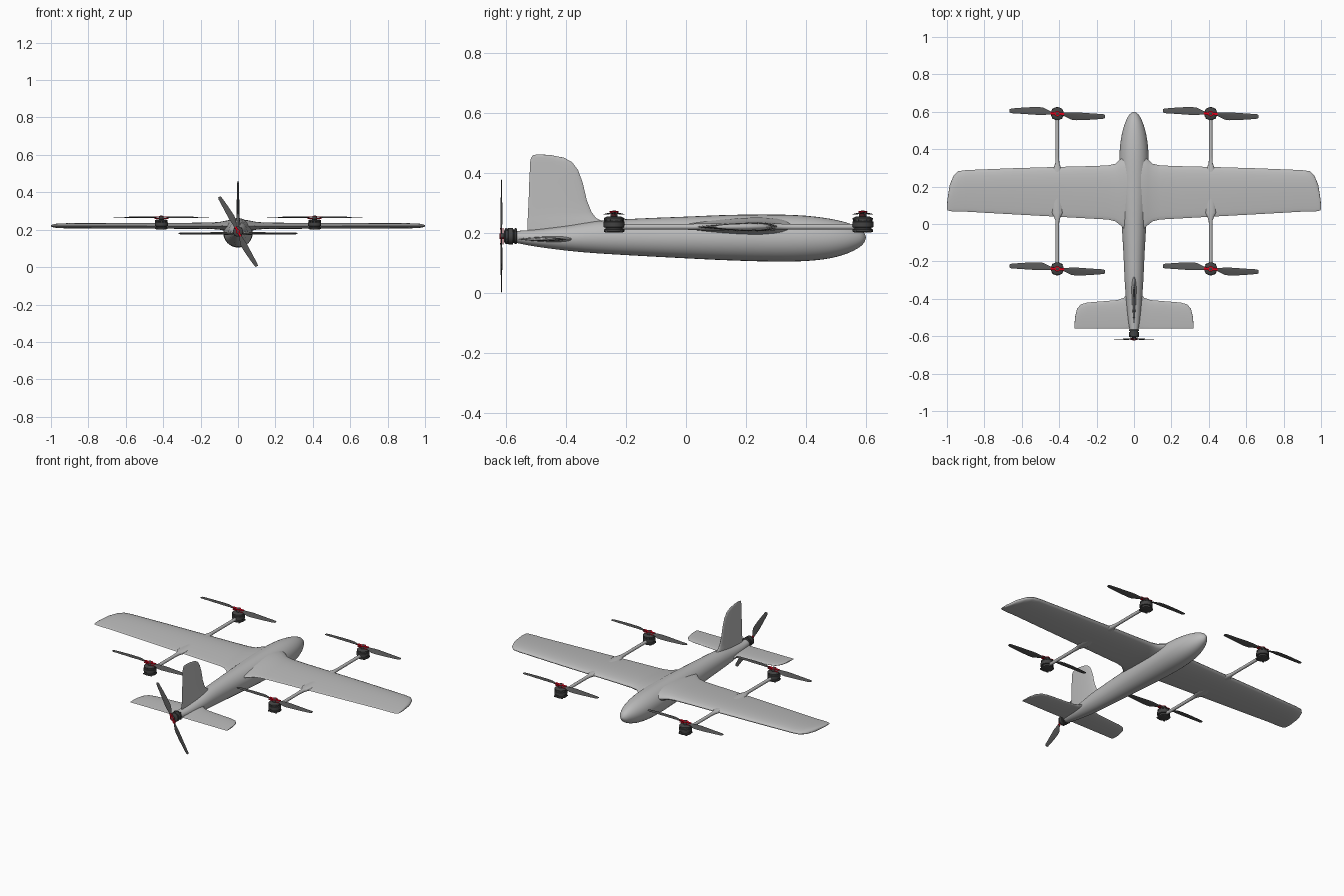
import bpy, bmesh, math
from mathutils import Matrix, Vector

cube = bpy.data.objects.get("Cube")
if cube:
    bpy.data.objects.remove(cube, do_unlink=True)


def material(name, rgb):
    m = bpy.data.materials.new(name)
    m.use_nodes = True
    m.diffuse_color = (*rgb, 1)
    m.node_tree.nodes["Principled BSDF"].inputs["Base Color"].default_value = (*rgb, 1)
    return m


GREY = material("light grey", (0.50, 0.50, 0.50))
DARK = material("motor charcoal", (0.055, 0.055, 0.055))
BLADE = material("propeller grey", (0.095, 0.095, 0.095))
RED = material("clamp red", (0.75, 0.0, 0.01))


def finish(name, bm, mat, matrix=Matrix(), smooth=35):
    bmesh.ops.recalc_face_normals(bm, faces=bm.faces)
    mesh = bpy.data.meshes.new(name)
    bm.to_mesh(mesh)
    bm.free()
    mesh.materials.append(mat)
    ob = bpy.data.objects.new(name, mesh)
    bpy.context.collection.objects.link(ob)
    ob.matrix_world = matrix
    bpy.ops.object.select_all(action='DESELECT')
    ob.select_set(True)
    bpy.context.view_layer.objects.active = ob
    bpy.ops.object.shade_smooth_by_angle(angle=math.radians(smooth))
    return ob


def add_loft(bm, rings):
    """Skin a list of equal point rings and cap both ends."""
    loops = [[bm.verts.new(p) for p in ring] for ring in rings]
    n = len(loops[0])
    for a, b in zip(loops, loops[1:]):
        for i in range(n):
            bm.faces.new((a[i], a[(i + 1) % n], b[(i + 1) % n], b[i]))
    bm.faces.new(loops[0])
    bm.faces.new(loops[-1])


def loft(name, rings, mat, matrix=Matrix(), smooth=35):
    bm = bmesh.new()
    add_loft(bm, rings)
    return finish(name, bm, mat, matrix, smooth)


def foil(front, back, thick, n=24):
    """Teardrop section as (chord position, height) pairs."""
    out = []
    for i in range(n):
        t = 2 * math.pi * i / n
        c = (1 + math.cos(t)) / 2
        out.append((back + (front - back) * c,
                    thick / 2 * math.sin(t) * (0.8 + 0.4 * math.cos(t))))
    return out


def smooth_stations(pts, steps=5):
    """Catmull-Rom refinement of a station table."""
    p = [Vector(q) for q in pts]
    out = []
    for i in range(len(p) - 1):
        a, b, c, d = p[max(i - 1, 0)], p[i], p[i + 1], p[min(i + 2, len(p) - 1)]
        for k in range(steps):
            t = k / steps
            m0, m1 = (c - a) / 2, (d - b) / 2
            out.append(b * (2*t**3 - 3*t*t + 1) + m0 * (t**3 - 2*t*t + t)
                       + c * (3*t*t - 2*t**3) + m1 * (t**3 - t*t))
    return out + [p[-1]]


# Fuselage: y, half width, bottom z, top z
body = [(-0.57, .022, .168, .207), (-0.5, .033, .155, .212), (-0.4, .043, .142, .225),
        (-0.3, .050, .133, .240), (-0.15, .057, .124, .249), (0, .066, .116, .255),
        (0.15, .075, .109, .261), (0.3, .079, .105, .262), (0.4, .076, .107, .258),
        (0.48, .065, .116, .248), (0.54, .048, .133, .234), (0.58, .028, .154, .216),
        (0.595, .013, .170, .200), (0.6, .002, .183, .187)]
rings = []
for y, w, lo, hi in smooth_stations([Vector(s) for s in body], 3):
    rings.append([(w * math.cos(a), y, (lo + hi) / 2 + (hi - lo) / 2 * math.sin(a))
                  for a in (2 * math.pi * i / 32 for i in range(32))])
loft("fuselage", rings, GREY)

# Wing and tailplane: x, leading y, trailing y, thickness
wing = [(0, .37, -.04, .076), (.05, .362, -.03, .070), (.075, .345, -.005, .058),
        (.10, .322, .014, .047), (.14, .313, .024, .040), (.25, .309, .030, .037),
        (.41, .305, .039, .036), (.65, .298, .052, .034), (.90, .288, .066, .032),
        (.94, .282, .066, .030), (.965, .258, .067, .027), (.985, .21, .069, .021),
        (.997, .135, .074, .011), (1.0, .105, .082, .003)]
tail = [(0, -.36, -.56, .024), (.035, -.37, -.56, .022), (.055, -.395, -.56, .017),
        (.09, -.407, -.56, .015), (.25, -.42, -.56, .014), (.285, -.43, -.56, .013),
        (.305, -.455, -.56, .011), (.315, -.495, -.56, .008), (.318, -.535, -.557, .003)]


def full_span(name, half, z):
    span = [(-s[0],) + s[1:] for s in half[:0:-1]] + half
    loft(name, [[(x, y, z + h) for y, h in foil(f, b, t)] for x, f, b, t in span], GREY)


full_span("wing", wing, .221)
full_span("tailplane", tail, .180)

# Tail fin: z, leading y, trailing y, thickness
fin = [(.19, -.24, -.53, .030), (.235, -.27, -.529, .028), (.25, -.30, -.528, .022),
       (.27, -.315, -.527, .019), (.31, -.331, -.525, .017), (.37, -.345, -.523, .015),
       (.41, -.36, -.521, .014), (.437, -.380, -.520, .012), (.452, -.408, -.517, .010),
       (.460, -.45, -.510, .006), (.462, -.475, -.50, .002)]
loft("tail_fin", [[(h, y, z) for y, h in foil(f, b, t)] for z, f, b, t in fin], GREY)

# Booms: y, half width, half height, flared where they meet the wing
boom = [(-.24, .009, .009), (-.02, .009, .009), (.02, .011, .010), (.038, .018, .011),
        (.06, .03, .012), (.28, .03, .012), (.305, .018, .011), (.325, .011, .010),
        (.36, .009, .009), (.59, .009, .009)]


def add_box(bm, size, place):
    bmesh.ops.create_cube(bm, size=1, matrix=place @ Matrix.Diagonal((*size, 1)))


def lathe(bm, profile, n=24):
    add_loft(bm, [[(r * math.cos(a), r * math.sin(a), z)
                   for a in (2 * math.pi * i / n for i in range(n))] for r, z in profile])


def motor(label, base, prop_len, angle):
    """Motor along local z with a two-blade propeller and a red clamp."""
    bm = bmesh.new()
    lathe(bm, [(.026, .0), (.034, .003), (.034, .010), (.029, .012), (.029, .016),
               (.035, .018), (.035, .036), (.031, .038), (.031, .043), (.034, .044),
               (.034, .048), (.024, .053), (.012, .054), (.012, .070), (.005, .073)])
    for i in range(12):
        turn = Matrix.Rotation(i * math.pi / 6, 4, 'Z')
        add_box(bm, (.004, .006, .008), turn @ Matrix.Translation((.031, 0, .040)))
    for i in range(4):
        turn = Matrix.Rotation(math.pi / 4 + i * math.pi / 2, 4, 'Z')
        add_box(bm, (.012, .010, .005), turn @ Matrix.Translation((.031, 0, .003)))
    finish(label + "_motor", bm, DARK, base)

    spin = base @ Matrix.Rotation(angle, 4, 'Z')
    # Blade: fraction of length, chord, sideways offset, twist in degrees
    blade = [(.03, .014, 0, 10), (.12, .016, 0, 14), (.20, .026, -.004, 14),
             (.30, .040, -.008, 12), (.40, .043, -.008, 10), (.60, .038, -.006, 8),
             (.80, .031, -.003, 6), (.96, .025, 0, 4), (1.0, .017, 0, 3)]
    bm = bmesh.new()
    for side in (1, -1):
        rings = []
        for f, chord, off, tw in blade:
            t = math.radians(tw)
            rings.append([(side * f * prop_len,
                           side * (off + c * math.cos(t) - h * math.sin(t)),
                           .064 + c * math.sin(t) + h * math.cos(t))
                          for c, h in foil(chord / 2, -chord / 2, .0045, 12)])
        add_loft(bm, rings)
    finish(label + "_propeller", bm, BLADE, spin)

    bm = bmesh.new()
    for side in (1, -1):
        add_box(bm, (.026, .013, .003), Matrix.Translation((side * .024, 0, .069)))
        add_box(bm, (.026, .013, .003), Matrix.Translation((side * .024, 0, .058)))
    lathe(bm, [(.015, .0675), (.015, .071), (.008, .0715)], 16)
    finish(label + "_clamp", bm, RED, spin)


for side, sx in (("left", 1), ("right", -1)):
    x = sx * .41
    loft(side + "_boom", [[(x + w * math.cos(a), y, .221 + h * math.sin(a))
                           for a in (math.pi * i / 8 for i in range(16))]
                          for y, w, h in boom], GREY)
    for end, y in (("nose", .59), ("tail", -.24)):
        motor(f"{side}_{end}_lift", Matrix.Translation((x, y, .202)), .256, math.radians(-3.5))

# Pusher motor at the tail, facing backwards
pusher = (Matrix.Translation((0, -.563, .19)) @ Matrix.Rotation(math.pi / 2, 4, 'X')
          @ Matrix.Diagonal((.78, .78, .82, 1)))
motor("pusher", pusher, .211 / .78, math.radians(118.4))
